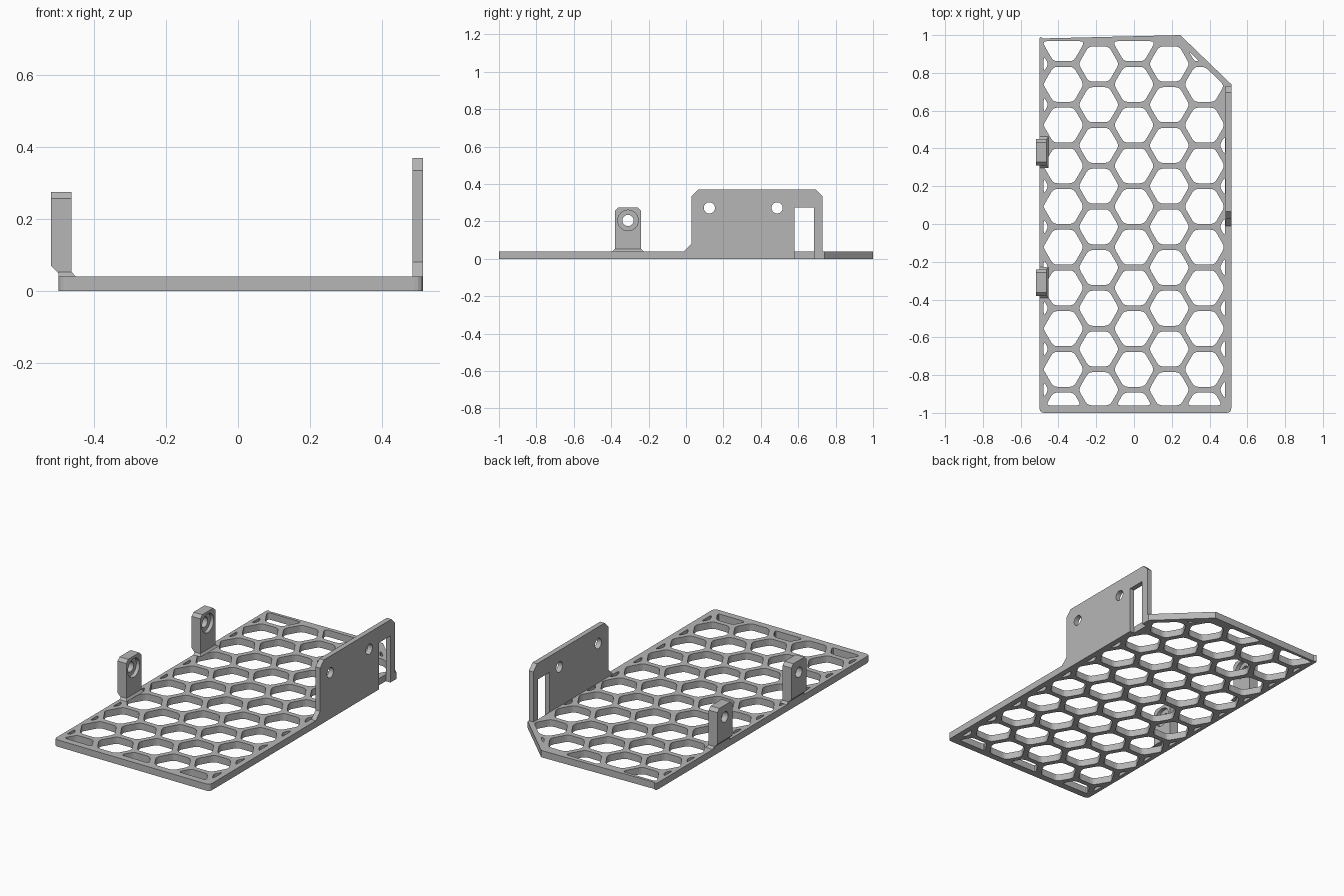
import bpy, bmesh, math
from mathutils import Matrix, Vector

if "Cube" in bpy.data.objects:
    bpy.data.objects.remove(bpy.data.objects["Cube"])

grey = bpy.data.materials.new("plain_grey")
grey.use_nodes = True
grey.diffuse_color = (0.47, 0.47, 0.47, 1)
grey.node_tree.nodes["Principled BSDF"].inputs["Base Color"].default_value = grey.diffuse_color


def prism(name, outlines, axis, lo, hi):
    """Fill the first outline, leave the others as holes, extrude from lo to hi."""
    curve = bpy.data.curves.new(name, 'CURVE')
    curve.dimensions = '2D'
    curve.fill_mode = 'BOTH'
    curve.extrude = (hi - lo) / 2
    for pts in outlines:
        spline = curve.splines.new('POLY')
        spline.points.add(len(pts) - 1)
        for point, (a, b) in zip(spline.points, pts):
            point.co = (a, b, 0, 1)
        spline.use_cyclic_u = True
    temp = bpy.data.objects.new(name + "_profile", curve)
    bpy.context.collection.objects.link(temp)
    deps = bpy.context.evaluated_depsgraph_get()
    mesh = bpy.data.meshes.new_from_object(temp.evaluated_get(deps))
    bpy.data.objects.remove(temp)
    bm = bmesh.new()
    bm.from_mesh(mesh)
    bmesh.ops.translate(bm, verts=bm.verts, vec=(0, 0, (lo + hi) / 2))
    for v in bm.verts:
        a, b, c = v.co
        v.co = {'x': (c, a, b), 'y': (b, c, a), 'z': (a, b, c)}[axis]
    finish(name, bm, mesh)


def finish(name, bm, mesh):
    bmesh.ops.remove_doubles(bm, verts=bm.verts, dist=1e-5)
    bmesh.ops.recalc_face_normals(bm, faces=bm.faces)
    for f in bm.faces:
        f.smooth = False
        f.material_index = 0
    bm.to_mesh(mesh)
    bm.free()
    mesh.materials.clear()
    mesh.materials.append(grey)
    bpy.context.collection.objects.link(bpy.data.objects.new(name, mesh))


def ring(cx, cy, r, n=32, turn=0):
    return [(cx + r * math.cos(turn + i * math.tau / n),
             cy + r * math.sin(turn + i * math.tau / n)) for i in range(n)]


def rounded(pts, r, steps=4):
    out = []
    for i, p in enumerate(pts):
        p = Vector(p)
        to_a, to_b = Vector(pts[i - 1]) - p, Vector(pts[(i + 1) % len(pts)]) - p
        a = p + to_a.normalized() * min(r, to_a.length * 0.4)
        b = p + to_b.normalized() * min(r, to_b.length * 0.4)
        for s in range(steps + 1):
            t = s / steps
            out.append(tuple(a * (1 - t) ** 2 + p * 2 * t * (1 - t) + b * t * t))
    return out


def clip(pts, nx, ny, d):
    """Keep the part of a polygon where nx*x + ny*y <= d."""
    out = []
    for i, q in enumerate(pts):
        p = pts[i - 1]
        dp, dq = nx * p[0] + ny * p[1] - d, nx * q[0] + ny * q[1] - d
        if dp * dq < 0:
            t = dp / (dp - dq)
            out.append((p[0] + t * (q[0] - p[0]), p[1] + t * (q[1] - p[1])))
        if dq <= 0:
            out.append(q)
    return out


def area(pts):
    return abs(sum(pts[i - 1][0] * q[1] - q[0] * pts[i - 1][1]
                   for i, q in enumerate(pts))) / 2


# Plate: outer outline with cut corner and a notch below the wall slot
XL, XR, XW, H = -0.5, 0.515, 0.485, 0.04
SLOT0, SLOT1 = 0.58, 0.685
corner = rounded([(XL, 1), (XL, -1), (XR, -1), (XR, 0)], 0.025)[:15]
plate = corner + [(XR, SLOT0), (XW, SLOT0), (XW, SLOT1), (XR, SLOT1),
                  (XR, 0.74), (0.245, 1)]

# Honeycomb holes, clipped to the inside of the border
PITCH, Y0, WALL = 0.2155, -0.015, 0.03
radius = (PITCH - WALL) / math.sqrt(3)
border = [(-1, 0, 0.478), (1, 0, 0.482), (0, 1, 0.968), (0, -1, 0.96),
          (0.693, 0.72, 0.86)]
holes = []
for col in range(-3, 4):
    for row in range(-6, 7):
        cx = col * PITCH * math.sqrt(3) / 2
        cy = Y0 + (row + (0 if col % 2 else 0.5)) * PITCH
        if cx > XW and SLOT0 < cy < SLOT1:
            continue
        cell = ring(cx, cy, radius, 6)
        for edge in border:
            cell = clip(cell, *edge)
        if len(cell) > 2 and area(cell) > 0.0003:
            holes.append(rounded(cell, 0.022, 3))
prism("honeycomb_plate", [plate] + holes, 'z', 0, H)

# Side wall with two screw holes and an open slot
wall = [(-0.01, 0), (-0.01, H), (0.03, 0.08), (0.03, 0.335), (0.065, 0.37),
        (0.695, 0.37), (0.73, 0.335), (0.73, 0), (SLOT1, 0), (SLOT1, 0.275),
        (SLOT0, 0.275), (SLOT0, 0)]
prism("side_wall", [wall, ring(0.125, 0.272, 0.03), ring(0.487, 0.272, 0.03)],
      'x', XW, XR)

# Two screw tabs with counterbored holes, each on a flared foot
for label, cy in (("front", -0.31), ("back", 0.38)):
    w, top, c = 0.07, 0.275, 0.018
    tab = [(cy - w, 0.07), (cy + w, 0.07), (cy + w, top - c), (cy + w - c, top),
           (cy - w + c, top), (cy - w, top - c)]
    prism(label + "_tab_outer", [tab, ring(cy, 0.205, 0.03)], 'x', -0.52, -0.485)
    prism(label + "_tab_inner", [tab, ring(cy, 0.205, 0.055)], 'x', -0.485, -0.463)
    foot = [(H, -0.5), (0.05, -0.5), (0.07, -0.52), (0.07, -0.463), (H, -0.463)]
    prism(label + "_tab_foot", [foot], 'y', cy - w, cy + w)

    bm = bmesh.new()
    bmesh.ops.create_cube(bm, size=1)
    for v in bm.verts:
        low = v.co.z < 0
        v.co = (-0.499 if v.co.x < 0 else (-0.452 if low else -0.462),
                cy + math.copysign(0.083 if low else w, v.co.y),
                H if low else 0.052)
    finish(label + "_tab_flare", bm, bpy.data.meshes.new(label + "_tab_flare"))
